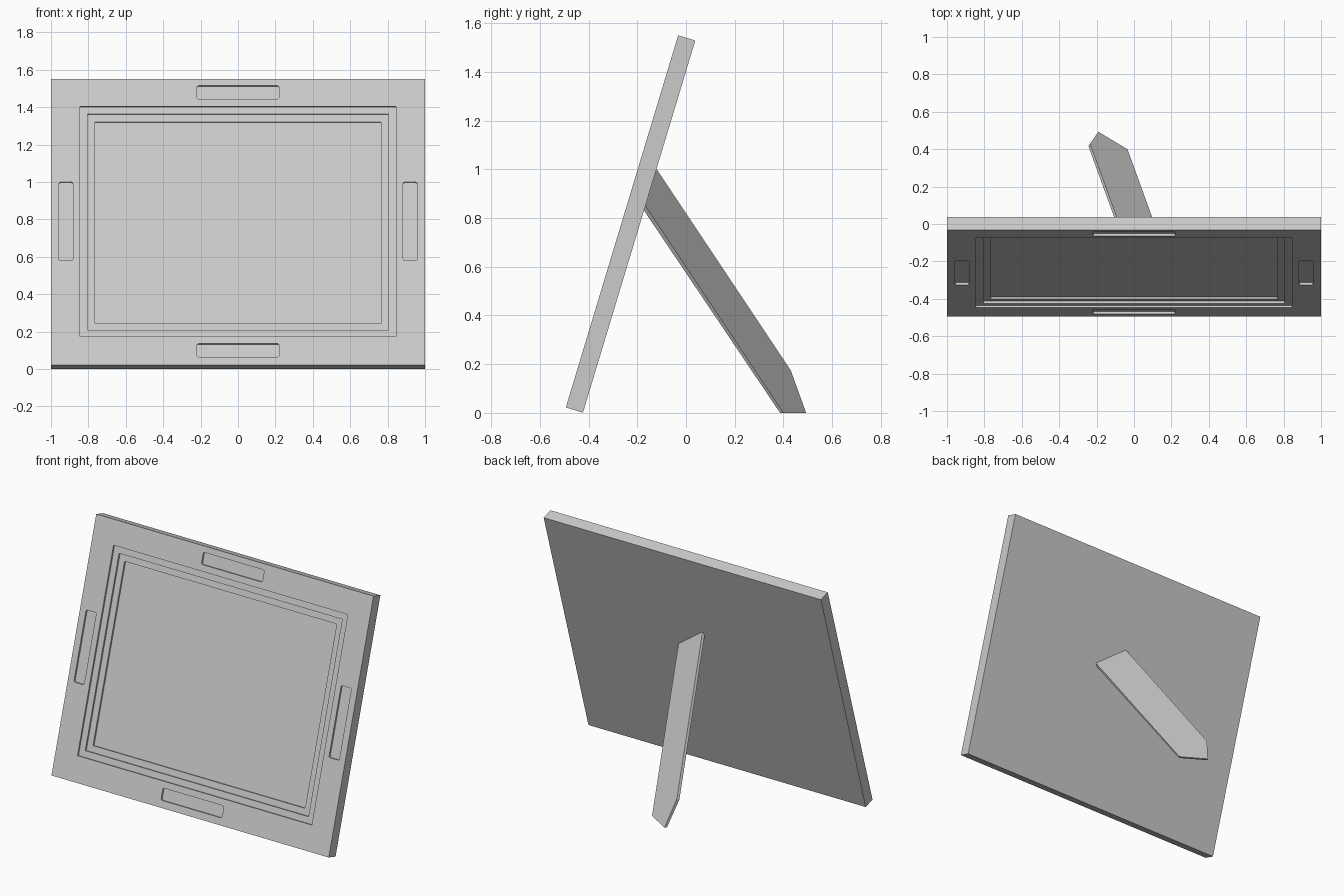
import bpy, bmesh, math
from mathutils import Vector, Matrix

if "Cube" in bpy.data.objects:
    bpy.data.objects.remove(bpy.data.objects["Cube"])

T = 0.0735          # panel thickness
H = 1.596           # panel height along its slope
LEAN = math.radians(16.8)
MID = 0.802         # centre of the front details along the slope
STEP = 0.012        # depth of each frame step


def obj_from_bm(name, bm):
    bmesh.ops.recalc_face_normals(bm, faces=bm.faces)
    me = bpy.data.meshes.new(name)
    bm.to_mesh(me)
    bm.free()
    ob = bpy.data.objects.new(name, me)
    bpy.context.collection.objects.link(ob)
    return ob


def block(name, cx, cy, hx, hy, z0, z1, radius=0.0):
    """Box in panel space (x across, y up the slope, z out of the front)."""
    bm = bmesh.new()
    m = Matrix.Translation((cx, cy, (z0 + z1) / 2)) @ Matrix.Diagonal((2 * hx, 2 * hy, z1 - z0, 1))
    bmesh.ops.create_cube(bm, size=1, matrix=m)
    if radius:
        edges = [e for e in bm.edges if abs(e.verts[0].co.z - e.verts[1].co.z) > 1e-5]
        bmesh.ops.bevel(bm, geom=edges, offset=radius, segments=3, profile=0.5, affect='EDGES')
    return obj_from_bm(name, bm)


# Panel slab
panel = block("panel", 0, H / 2, 1, H / 2, -T, 0)

# Cutters: three nested frame steps, then four rounded slots
cutters = []
for i in range(3):
    cutters.append(block("step_cutter", 0, MID, 0.845 - 0.04 * i, 0.6425 - 0.04 * i,
                         -STEP * (i + 1), 0.05 + 0.01 * i))
for s in (-1, 1):
    cutters.append(block("slot_cutter", 0, MID + s * 0.72, 0.22, 0.037, -0.013, 0.05, 0.01))
    cutters.append(block("slot_cutter", s * 0.92, MID, 0.037, 0.22, -0.013, 0.05, 0.01))

bpy.context.view_layer.objects.active = panel
for c in cutters:
    c.hide_render = True
    mod = panel.modifiers.new("cut", 'BOOLEAN')
    mod.operation = 'DIFFERENCE'
    mod.solver = 'EXACT'
    mod.object = c
    bpy.ops.object.modifier_apply(modifier=mod.name)
    bpy.data.objects.remove(c)

# Lean the panel back
panel.matrix_world = (Matrix.Translation((0, -0.4935, 0.0222))
                      @ Matrix.Rotation(math.pi / 2 - LEAN, 4, 'X'))

# Skewed easel leg: a thin plate with a pointed foot, its top sunk into the panel
along = Vector((-0.2, 0.55, -0.825))
heel, toe, inner = Vector((-0.235, 0.43, 0.175)), Vector((-0.19, 0.493, 0)), Vector((-0.035, 0.40, 0))
outline = [heel - along * 1.03, heel, toe, inner, inner - along * 1.05]
down = -Vector((0.128, 0.2, 0.102)).normalized() * 0.018
bm = bmesh.new()
upper = [bm.verts.new(p) for p in outline]
lower = [bm.verts.new(p + down) for p in outline]
for v in lower:
    v.co.z = max(v.co.z, 0)
bm.faces.new(upper)
bm.faces.new(lower[::-1])
for i in range(5):
    j = (i + 1) % 5
    bm.faces.new((upper[i], lower[i], lower[j], upper[j]))
obj_from_bm("support_leg", bm)
